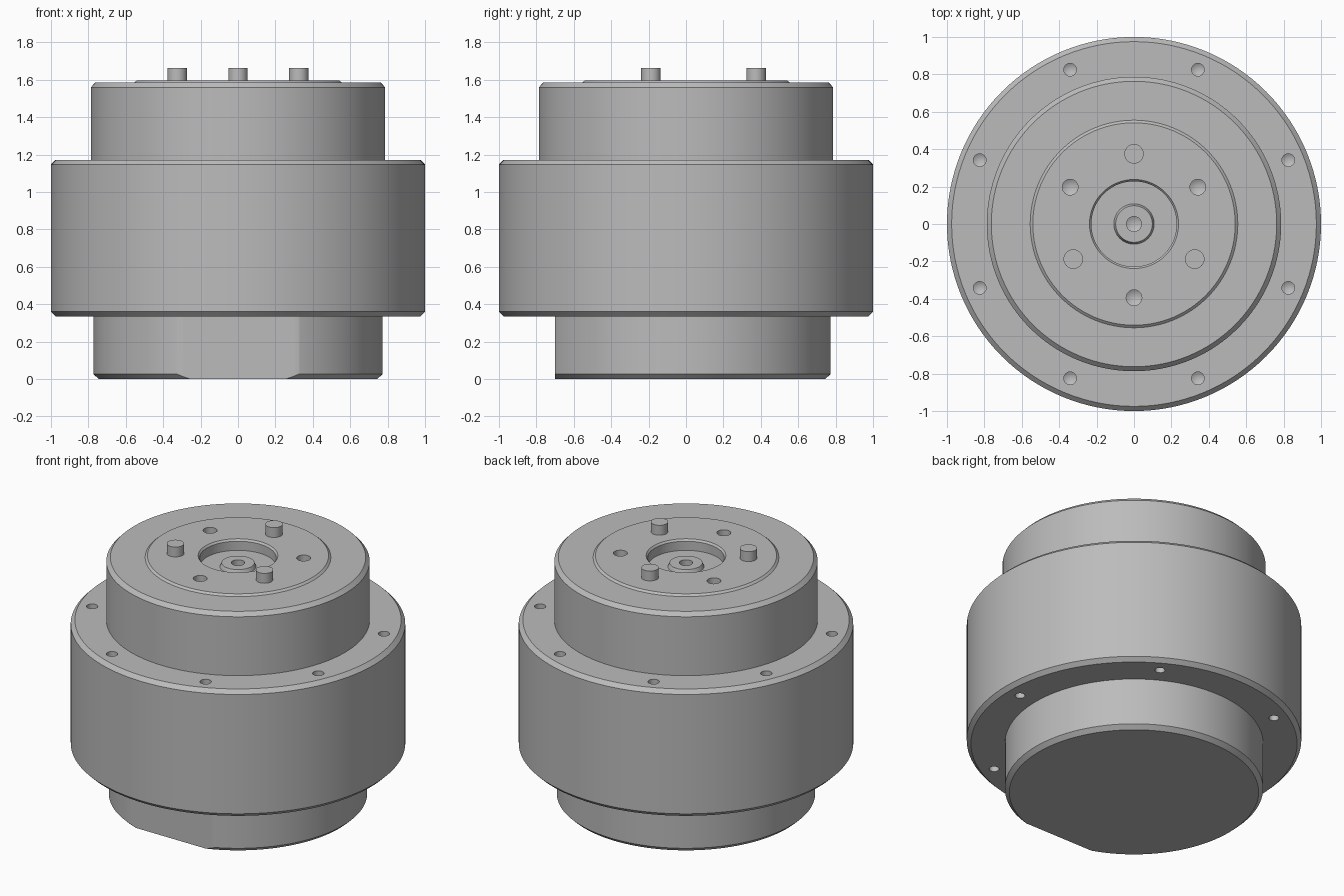
import bpy, bmesh
from math import sin, cos, radians
from mathutils import Matrix, Vector

cube = bpy.data.objects.get("Cube")
if cube:
    bpy.data.objects.remove(cube, do_unlink=True)

steel = bpy.data.materials.new("machined grey")
steel.use_nodes = True
steel.diffuse_color = (0.5, 0.5, 0.5, 1)
steel.node_tree.nodes["Principled BSDF"].inputs["Base Color"].default_value = (0.5, 0.5, 0.5, 1)


def spin_profile(bm, profile, steps, centre=(0, 0, 0)):
    """Revolve (radius, height) points, starting and ending on the axis."""
    verts = [bm.verts.new((r, 0, z)) for r, z in profile]
    edges = [bm.edges.new(pair) for pair in zip(verts, verts[1:])]
    before = set(bm.verts) - set(verts)
    bmesh.ops.spin(bm, geom=verts + edges, cent=(0, 0, 0), axis=(0, 0, 1),
                   angle=radians(360), steps=steps, use_duplicate=False)
    new = [v for v in bm.verts if v not in before]
    bmesh.ops.remove_doubles(bm, verts=new, dist=1e-5)
    new = [v for v in bm.verts if v not in before]
    bmesh.ops.translate(bm, verts=new, vec=Vector(centre))


def to_object(bm, name):
    bmesh.ops.recalc_face_normals(bm, faces=bm.faces)
    mesh = bpy.data.meshes.new(name)
    bm.to_mesh(mesh)
    bm.free()
    mesh.materials.append(steel)
    obj = bpy.data.objects.new(name, mesh)
    bpy.context.collection.objects.link(obj)
    return obj


def lathe(name, profile, steps=128):
    bm = bmesh.new()
    spin_profile(bm, profile, steps)
    return to_object(bm, name)


def ring(radius, first, count):
    step = 360 / count
    return [(radius * cos(radians(first + i * step)), radius * sin(radians(first + i * step)))
            for i in range(count)]


def drill(bm, places, radius, surface, depth, direction=-1):
    """Add drill-shaped cutters with a conical tip going into a surface."""
    end = surface + direction * depth
    tip = end + direction * radius * 0.6
    start = surface - direction * 0.05
    for x, y in places:
        spin_profile(bm, [(0, start), (radius, start), (radius, end), (0, tip)], 24, (x, y, 0))


def cut(target, cutter):
    cutter.hide_render = True
    mod = target.modifiers.new("cut", "BOOLEAN")
    mod.operation, mod.solver, mod.object = "DIFFERENCE", "EXACT", cutter
    bpy.context.view_layer.objects.active = target
    bpy.ops.object.modifier_apply(modifier=mod.name)
    bpy.data.objects.remove(cutter, do_unlink=True)


def finish(obj):
    bpy.ops.object.select_all(action="DESELECT")
    obj.select_set(True)
    bpy.context.view_layer.objects.active = obj
    bpy.ops.object.shade_smooth_by_angle(angle=radians(25))


# Base spigot with a flat milled on its front
base = lathe("base_spigot", [(0, 0), (0.745, 0), (0.772, 0.026), (0.772, 0.4), (0, 0.4)])
bm = bmesh.new()
bmesh.ops.create_cube(bm, size=1, matrix=Matrix.Translation((0, -1.2, 0)) @ Matrix.Diagonal((3, 1, 3, 1)))
cut(base, to_object(bm, "flat_cutter"))

# Wide housing with eight holes above and six below
housing = lathe("main_housing", [(0, 0.335), (0.975, 0.335), (1, 0.36), (1, 1.147),
                                 (0.975, 1.172), (0, 1.172)])
bm = bmesh.new()
drill(bm, ring(0.893, 22.5, 8), 0.034, 1.172, 0.14)
drill(bm, ring(0.89, 0, 6), 0.03, 0.335, 0.14, 1)
cut(housing, to_object(bm, "bolt_hole_cutter"))

# Output hub: raised chamfered plate, central recess, boss and centre hole
hub = lathe("output_hub", [
    (0, 1.1), (0.787, 1.1), (0.787, 1.56), (0.763, 1.585), (0.555, 1.585), (0.541, 1.597),
    (0.238, 1.597), (0.228, 1.585), (0.228, 1.525), (0.108, 1.525), (0.098, 1.55),
    (0.04, 1.55), (0.04, 1.46), (0, 1.44)])
bm = bmesh.new()
drill(bm, ring(0.394, 30, 3), 0.042, 1.597, 0.12)
cut(hub, to_object(bm, "hub_hole_cutter"))

# Three dowel pins between the hub holes
bm = bmesh.new()
for x, y in ring(0.375, 90, 3):
    spin_profile(bm, [(0, 1.55), (0.052, 1.55), (0.052, 1.662), (0, 1.662)], 32, (x, y, 0))
pins = to_object(bm, "dowel_pins")

for part in (base, housing, hub, pins):
    finish(part)
